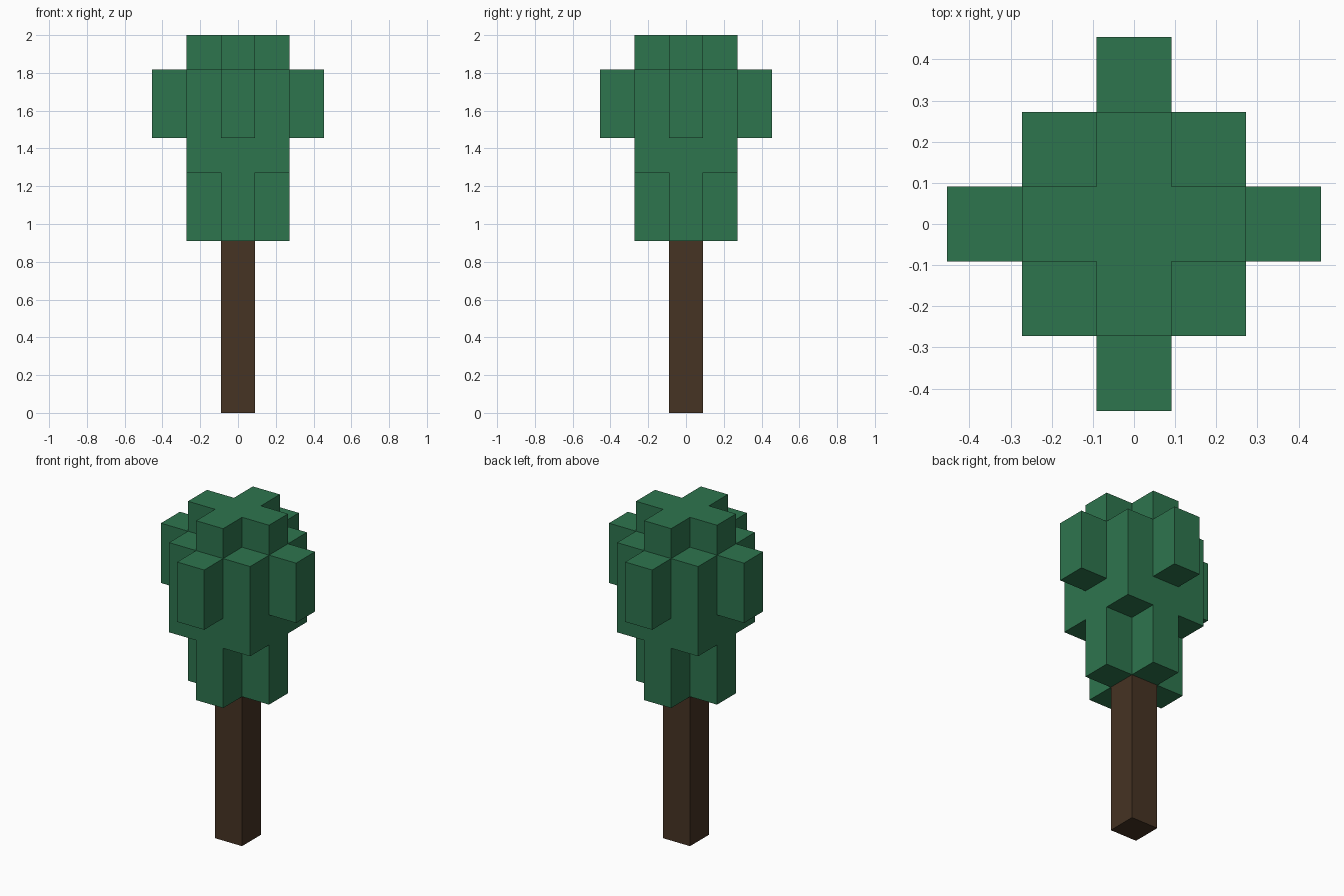
import bpy
import bmesh
from mathutils import Vector

default = bpy.data.objects.get("Cube")
if default:
    bpy.data.objects.remove(default, do_unlink=True)

U = 2 / 11  # edge of one block; the tree is eleven blocks tall


def material(name, rgb):
    mat = bpy.data.materials.new(name)
    mat.use_nodes = True
    mat.diffuse_color = (*rgb, 1)
    bsdf = next(n for n in mat.node_tree.nodes if n.type == 'BSDF_PRINCIPLED')
    bsdf.inputs["Base Color"].default_value = (*rgb, 1)
    return mat


def block_skin(name, cells, mat):
    """Outer skin of a set of unit blocks, with flat regions merged."""
    bm = bmesh.new()
    for cell in cells:
        centre = Vector((cell[0], cell[1], cell[2] + 0.5))
        for axis in range(3):
            for sign in (-1, 1):
                n = Vector((0, 0, 0))
                n[axis] = sign
                if tuple(int(c + d) for c, d in zip(cell, n)) in cells:
                    continue
                a = Vector((0, 0, 0))
                a[(axis + 1) % 3] = 0.5
                b = n.cross(a)
                mid = centre + n * 0.5
                corners = (mid - a - b, mid + a - b, mid + a + b, mid - a + b)
                bm.faces.new([bm.verts.new(p * U) for p in corners])
    bmesh.ops.remove_doubles(bm, verts=bm.verts, dist=0.001)
    bmesh.ops.dissolve_limit(bm, angle_limit=0.02, verts=bm.verts, edges=bm.edges)
    bmesh.ops.recalc_face_normals(bm, faces=bm.faces)
    mesh = bpy.data.meshes.new(name)
    bm.to_mesh(mesh)
    bm.free()
    mesh.materials.append(mat)
    obj = bpy.data.objects.new(name, mesh)
    bpy.context.collection.objects.link(obj)
    return obj


bark = material("bark brown", (0.061, 0.033, 0.017))
leaf = material("leaf green", (0.027, 0.178, 0.076))

# Trunk: a single column of blocks
block_skin("trunk", {(0, 0, z) for z in range(5)}, bark)

# Canopy: cross-shaped core, square middle and four outer tufts
r = range(-1, 2)
core = {(x, y, z) for x in r for y in r for z in range(5, 11) if x * y == 0}
middle = {(x, y, z) for x in r for y in r for z in range(7, 10)}
tufts = {(x, y, z) for x, y in ((2, 0), (-2, 0), (0, 2), (0, -2)) for z in (8, 9)}
block_skin("canopy", core | middle | tufts, leaf)
